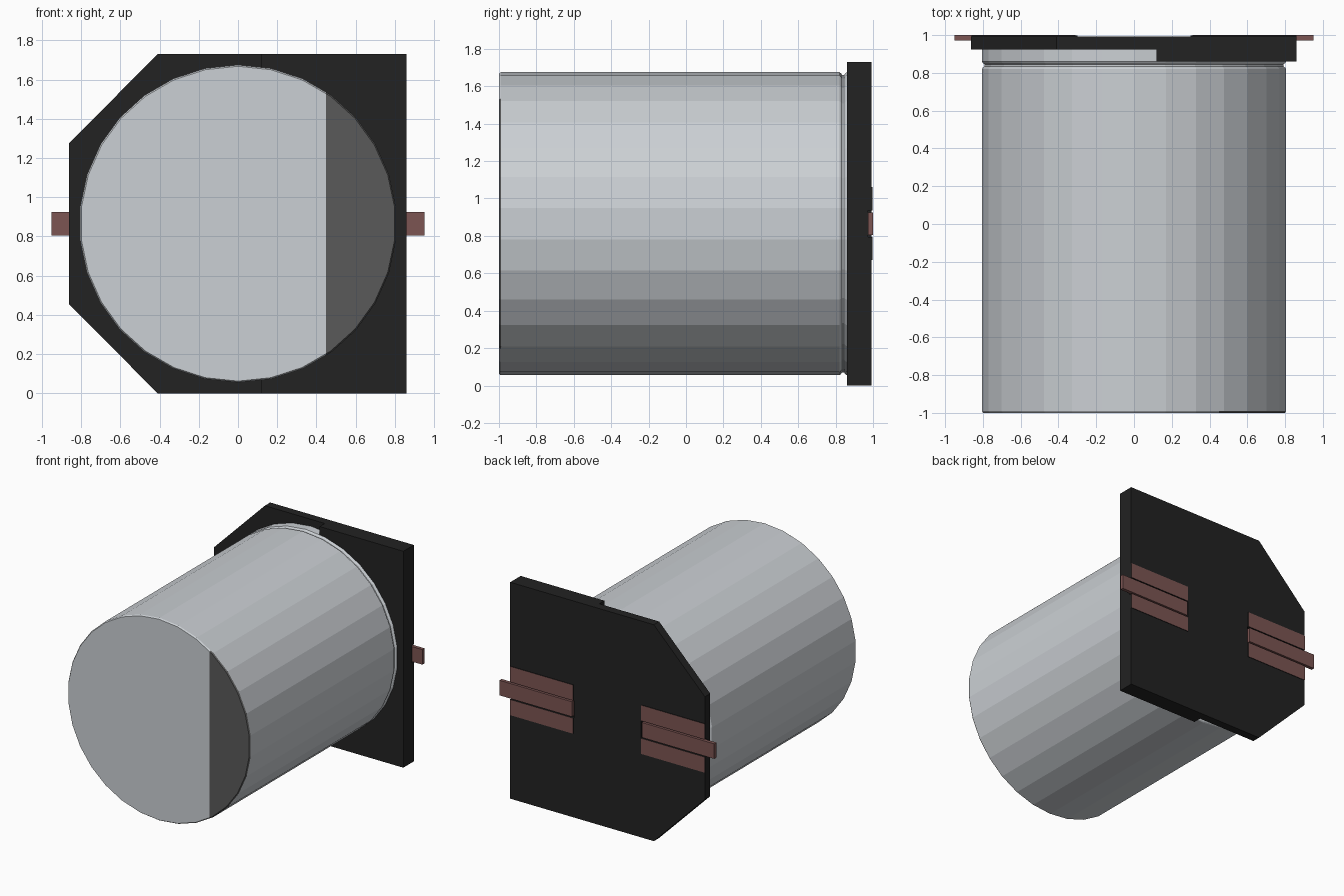
import bpy, bmesh, math

if "Cube" in bpy.data.objects:
    bpy.data.objects.remove(bpy.data.objects["Cube"])

CZ = 0.865  # height of the can axis


def material(name, rgb):
    m = bpy.data.materials.new(name)
    m.diffuse_color = (*rgb, 1)
    m.use_nodes = True
    m.node_tree.nodes["Principled BSDF"].inputs["Base Color"].default_value = m.diffuse_color
    return m


SILVER = material("aluminium", (0.6, 0.63, 0.66))
MARK = material("polarity_mark", (0.1, 0.1, 0.1))
BLACK = material("black_plastic", (0.016, 0.016, 0.016))
COPPER = material("lead_metal", (0.2, 0.09, 0.085))


def finish(bm, name, *mats):
    bmesh.ops.recalc_face_normals(bm, faces=bm.faces)
    me = bpy.data.meshes.new(name)
    bm.to_mesh(me)
    bm.free()
    for m in mats:
        me.materials.append(m)
    ob = bpy.data.objects.new(name, me)
    bpy.context.collection.objects.link(ob)
    return ob


def prism(name, outline, y0, y1, mat):
    """Extrude an x-z outline along y."""
    bm = bmesh.new()
    f = bm.faces.new([bm.verts.new((x, y0, z)) for x, z in outline])
    ext = bmesh.ops.extrude_face_region(bm, geom=[f])["geom"]
    bmesh.ops.translate(bm, vec=(0, y1 - y0, 0),
                        verts=[v for v in ext if isinstance(v, bmesh.types.BMVert)])
    return finish(bm, name, mat)


def box(name, x0, x1, y0, y1, z0, z1, mat):
    return prism(name, [(x0, z0), (x1, z0), (x1, z1), (x0, z1)], y0, y1, mat)


# Can: 30-sided turned profile (radius, y) with rounded rim and crimp groove
SIDES = 30
profile = [(0.803, -1.0), (0.81, -0.99), (0.81, 0.82), (0.805, 0.828), (0.795, 0.835),
           (0.795, 0.845), (0.805, 0.853), (0.81, 0.86), (0.81, 0.93)]
bm = bmesh.new()
rings = []
for r, y in profile:
    angles = [math.radians(6 + 360 * i / SIDES) for i in range(SIDES)]
    rings.append([bm.verts.new((r * math.cos(a), y, CZ + r * math.sin(a))) for a in angles])
for a, b in zip(rings, rings[1:]):
    for i in range(SIDES):
        j = (i + 1) % SIDES
        bm.faces.new((a[i], a[j], b[j], b[i]))
bm.faces.new(rings[0])
bm.faces.new(rings[-1])

# Polarity mark: split the front cap and rim, darken the right segment
front = [f for f in bm.faces if f.calc_center_median().y < -0.98]
geom = front + list({e for f in front for e in f.edges}) + list({v for f in front for v in f.verts})
bmesh.ops.bisect_plane(bm, geom=geom, plane_co=(0.45, 0, 0), plane_no=(1, 0, 0))
for f in bm.faces:
    c = f.calc_center_median()
    if c.y < -0.98 and c.x > 0.45:
        f.material_index = 1
finish(bm, "can", SILVER, MARK)

# Base plate with two chamfered corners, and its thicker right-hand step
plate = prism("base_plate", [(-0.41, 0), (0.86, 0), (0.86, 1.73), (-0.41, 1.73),
                             (-0.862, 1.275), (-0.862, 0.455)], 0.925, 0.992, BLACK)
box("base_step", 0.12, 0.86, 0.86, 0.925, 0, 1.73, BLACK)

# Leads, solder pads and the channels the leads sit in
for side, s in (("right", 1), ("left", -1)):
    def span(a, b):
        return sorted((s * a, s * b))

    cutter = box(side + "_channel_cutter", *span(0.295, 1.0), 0.972, 1.05, 0.795, 0.935, BLACK)
    cutter.hide_render = True
    cutter.hide_viewport = True
    cut = plate.modifiers.new(side + "_channel", 'BOOLEAN')
    cut.operation = 'DIFFERENCE'
    cut.solver = 'EXACT'
    cut.object = cutter

    box(side + "_lead", *span(0.31, 0.95), 0.972, 1.0, 0.805, 0.925, COPPER)
    for part, z0 in (("upper", 0.935), ("lower", 0.67)):
        pad = box(f"{side}_{part}_pad", *span(0.30, 0.86), 0.985, 0.997, z0, z0 + 0.125, BLACK)
        pad.data.materials.append(COPPER)
        for p in pad.data.polygons:  # only the rear face is metal
            if p.normal.y > 0.9:
                p.material_index = 1
